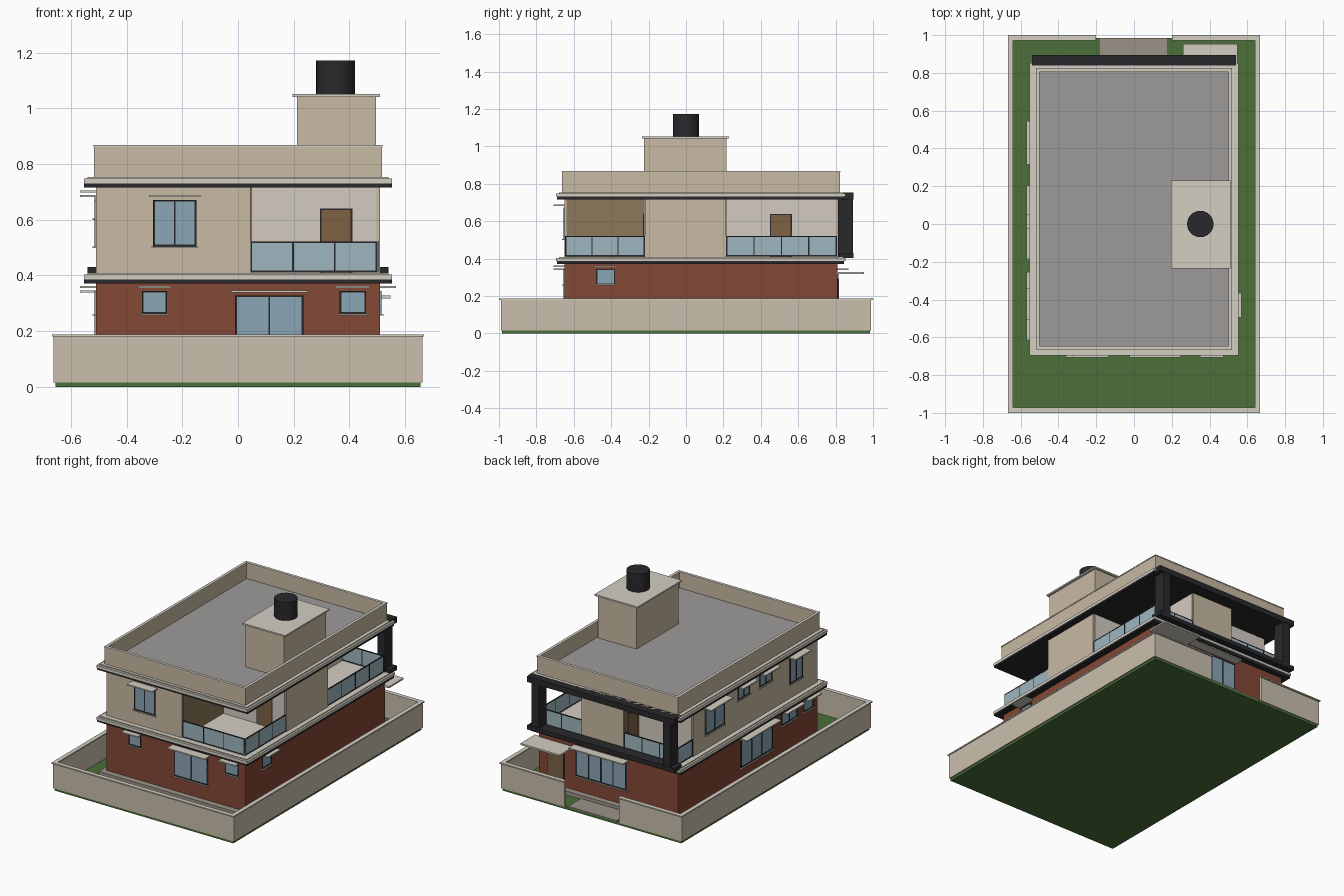
import bpy, bmesh

if "Cube" in bpy.data.objects:
    bpy.data.objects.remove(bpy.data.objects["Cube"])

def mat(name, r, g, b):
    m = bpy.data.materials.new(name)
    m.diffuse_color = (r, g, b, 1)
    m.use_nodes = True
    m.node_tree.nodes["Principled BSDF"].inputs["Base Color"].default_value = m.diffuse_color
    return m

BEIGE = mat("beige_render", 0.58, 0.49, 0.37)
FENCE = mat("fence_render", 0.59, 0.52, 0.42)
TRIM = mat("pale_trim", 0.66, 0.62, 0.54)
PALE = mat("pale_wall", 0.65, 0.60, 0.54)
BROWN = mat("brown_wall", 0.27, 0.19, 0.10)
BRICK = mat("brick", 0.23, 0.065, 0.035)
BLACK = mat("charcoal", 0.022, 0.022, 0.025)
GRASS = mat("grass", 0.07, 0.16, 0.04)
PAVE = mat("paving", 0.33, 0.29, 0.25)
ROOF = mat("roof_grey", 0.34, 0.33, 0.32)
GLASS = mat("window_glass", 0.26, 0.38, 0.46)
RAIL = mat("railing_glass", 0.35, 0.47, 0.52)
WOOD = mat("door_wood", 0.21, 0.12, 0.06)

def prism(name, pts, z0, z1, m):
    bm = bmesh.new()
    f = bm.faces.new([bm.verts.new((x, y, z0)) for x, y in pts])
    r = bmesh.ops.extrude_face_region(bm, geom=[f])
    for v in r["geom"]:
        if isinstance(v, bmesh.types.BMVert):
            v.co.z = z1
    bmesh.ops.recalc_face_normals(bm, faces=bm.faces)
    me = bpy.data.meshes.new(name)
    bm.to_mesh(me)
    bm.free()
    me.materials.append(m)
    o = bpy.data.objects.new(name, me)
    bpy.context.collection.objects.link(o)
    return o

def box(name, x0, x1, y0, y1, z0, z1, m):
    return prism(name, [(x0, y0), (x1, y0), (x1, y1), (x0, y1)], z0, z1, m)

def ring(name, x0, x1, y0, y1, t, z0, z1, m):
    box(name + "_front", x0, x1, y0, y0 + t, z0, z1, m)
    box(name + "_back", x0, x1, y1 - t, y1, z0, z1, m)
    box(name + "_left", x0, x0 + t, y0 + t, y1 - t, z0, z1, m)
    box(name + "_right", x1 - t, x1, y0 + t, y1 - t, z0, z1, m)

# Wall planes: axis the plane faces along, position, outward sign
PLANES = {"front": ("y", -0.65, -1), "back": ("y", 0.81, 1),
          "left": ("x", -0.51, -1), "right": ("x", 0.51, 1),
          "front_recess": ("y", -0.22, -1), "side_recess": ("x", 0.2, 1),
          "back_recess": ("y", 0.65, 1), "nook": ("x", -0.11, -1),
          "hall_recess": ("y", 0.215, 1), "front_nook": ("x", 0.045, 1)}

def on_wall(name, side, u0, u1, d0, d1, z0, z1, m):
    axis, p, s = PLANES[side]
    a, b = sorted((p + s * d0, p + s * d1))
    if axis == "y":
        return box(name, u0, u1, a, b, z0, z1, m)
    return box(name, a, b, u0, u1, z0, z1, m)

def bars(name, side, u0, u1, z0, z1, panes, d, t=0.006):
    for i in range(panes + 1):
        u = u0 + (u1 - u0 - t) * i / panes
        on_wall(name + "_upright", side, u, u + t, d - t, d, z0, z1, BLACK)
    on_wall(name + "_top_bar", side, u0, u1, d - t, d, z1 - t, z1, BLACK)
    on_wall(name + "_bottom_bar", side, u0, u1, d - t, d, z0, z0 + t, BLACK)

def window(side, u0, u1, z0, z1, panes):
    on_wall("window_pane", side, u0, u1, -0.01, 0.003, z0, z1, GLASS)
    bars("window_frame", side, u0, u1, z0, z1, panes, 0.006)
    on_wall("window_shade", side, u0 - 0.015, u1 + 0.015, 0, 0.058, z1 + 0.01, z1 + 0.018, TRIM)
    on_wall("window_sill", side, u0 - 0.006, u1 + 0.006, 0, 0.012, z0 - 0.006, z0, TRIM)

def railing(side, u0, u1, panes):
    on_wall("railing_panel", side, u0, u1, -0.009, -0.005, 0.41, 0.52, RAIL)
    bars("railing_frame", side, u0, u1, 0.412, 0.522, panes, -0.004)

def door(side, u0, u1, z0, z1):
    on_wall("door_frame", side, u0 - 0.006, u1 + 0.006, 0, 0.006, z0, z1 + 0.006, BLACK)
    on_wall("door_leaf", side, u0, u1, 0, 0.009, z0, z1, WOOD)

# Plot, fence with a gate gap at the back
box("lawn", -0.655, 0.655, -0.985, 0.985, 0, 0.018, GRASS)
def fence(name, ox, oy, t, z0, z1, m):
    g = 0.2
    prism(name, [(-g, oy), (-ox, oy), (-ox, -oy), (ox, -oy), (ox, oy), (g, oy), (g, oy - t),
                 (ox - t, oy - t), (ox - t, t - oy), (t - ox, t - oy), (t - ox, oy - t),
                 (-g, oy - t)], z0, z1, m)
fence("fence_wall", 0.663, 0.99, 0.018, 0.016, 0.182, FENCE)
fence("fence_cap", 0.668, 1.0, 0.028, 0.18, 0.188, TRIM)
box("driveway", -0.18, 0.175, 0.81, 0.985, 0.01, 0.024, PAVE)
box("plinth", -0.54, 0.54, -0.69, 0.85, 0.01, 0.045, PAVE)

# Storeys: brick below, rendered above with three corner balconies
box("ground_floor", -0.51, 0.51, -0.65, 0.81, 0.02, 0.375, BRICK)
prism("upper_floor", [(-0.51, -0.65), (0.045, -0.65), (0.045, -0.22), (0.51, -0.22),
                      (0.51, 0.215), (0.2, 0.215), (0.2, 0.81), (-0.11, 0.81),
                      (-0.11, 0.65), (-0.51, 0.65)], 0.40, 0.72, BEIGE)
for z in (0.372, 0.717):
    box("slab_soffit", -0.553, 0.553, -0.69, 0.845, z, z + 0.014, BLACK)
    box("slab_edge", -0.553, 0.553, -0.695, 0.853, z + 0.014, z + 0.031, TRIM)
    box("slab_top", -0.54, 0.54, -0.68, 0.84, z + 0.031, z + 0.037, TRIM)
for side, u0, u1, m in [("front_recess", 0.05, 0.498, PALE), ("side_recess", 0.22, 0.8, PALE),
                        ("hall_recess", 0.204, 0.498, PALE), ("back_recess", -0.5, -0.114, PALE),
                        ("front_nook", -0.64, -0.224, BROWN), ("nook", 0.654, 0.8, BROWN)]:
    on_wall("balcony_wall", side, u0, u1, 0, 0.004, 0.405, 0.718, m)

# Balcony railings
for r in [("front", 0.045, 0.5, 3), ("right", -0.645, -0.22, 3), ("right", 0.215, 0.805, 4),
          ("back", 0.2, 0.5, 2), ("back", -0.5, -0.11, 3), ("left", 0.65, 0.805, 1)]:
    railing(*r)

# Windows: side, span, heights, panes
for w in [("front", -0.305, -0.15, 0.505, 0.672, 2), ("front", -0.345, -0.255, 0.262, 0.345, 1),
          ("front", -0.01, 0.235, 0.145, 0.328, 2), ("front", 0.365, 0.46, 0.262, 0.345, 1),
          ("right", -0.48, -0.38, 0.262, 0.345, 1),
          ("left", 0.33, 0.53, 0.505, 0.672, 2), ("left", 0.065, 0.19, 0.605, 0.688, 2),
          ("left", -0.17, -0.04, 0.605, 0.688, 2), ("left", -0.49, -0.355, 0.505, 0.672, 2),
          ("left", -0.175, 0.155, 0.145, 0.328, 3), ("left", -0.43, -0.27, 0.262, 0.345, 2),
          ("left", -0.6, -0.5, 0.262, 0.345, 1), ("back", -0.13, 0.24, 0.145, 0.328, 4)]:
    window(*w)

# Doors and entrance canopy
door("front_recess", 0.3, 0.405, 0.405, 0.635)
door("side_recess", 0.455, 0.56, 0.405, 0.632)
door("nook", 0.68, 0.77, 0.405, 0.632)
door("back", 0.33, 0.44, 0.045, 0.29)
box("entrance_canopy", 0.26, 0.548, 0.8, 0.952, 0.318, 0.329, TRIM)

# Charcoal portal frame on the back
for z0, z1 in ((0.402, 0.43), (0.717, 0.754)):
    box("portal_beam", -0.54, 0.54, 0.818, 0.895, z0, z1, BLACK)
for s in (-1, 1):
    a, b = sorted((s * 0.455, s * 0.51))
    box("portal_post", a, b, 0.812, 0.893, 0.405, 0.745, BLACK)

# Roof, parapet, stair tower and water tank
box("roof_deck", -0.505, 0.505, -0.65, 0.815, 0.745, 0.762, ROOF)
ring("parapet", -0.517, 0.517, -0.662, 0.823, 0.015, 0.75, 0.864, BEIGE)
ring("parapet_cap", -0.519, 0.519, -0.664, 0.825, 0.019, 0.862, 0.869, TRIM)
box("stair_tower", 0.212, 0.495, -0.224, 0.216, 0.755, 1.044, BEIGE)
box("stair_tower_cap", 0.195, 0.51, -0.235, 0.23, 1.042, 1.052, TRIM)
bpy.ops.mesh.primitive_cylinder_add(vertices=32, radius=0.07, depth=0.122, location=(0.351, 0, 1.111))
tank = bpy.context.object
tank.name = "water_tank"
tank.data.materials.append(BLACK)
bpy.ops.object.shade_smooth_by_angle()
